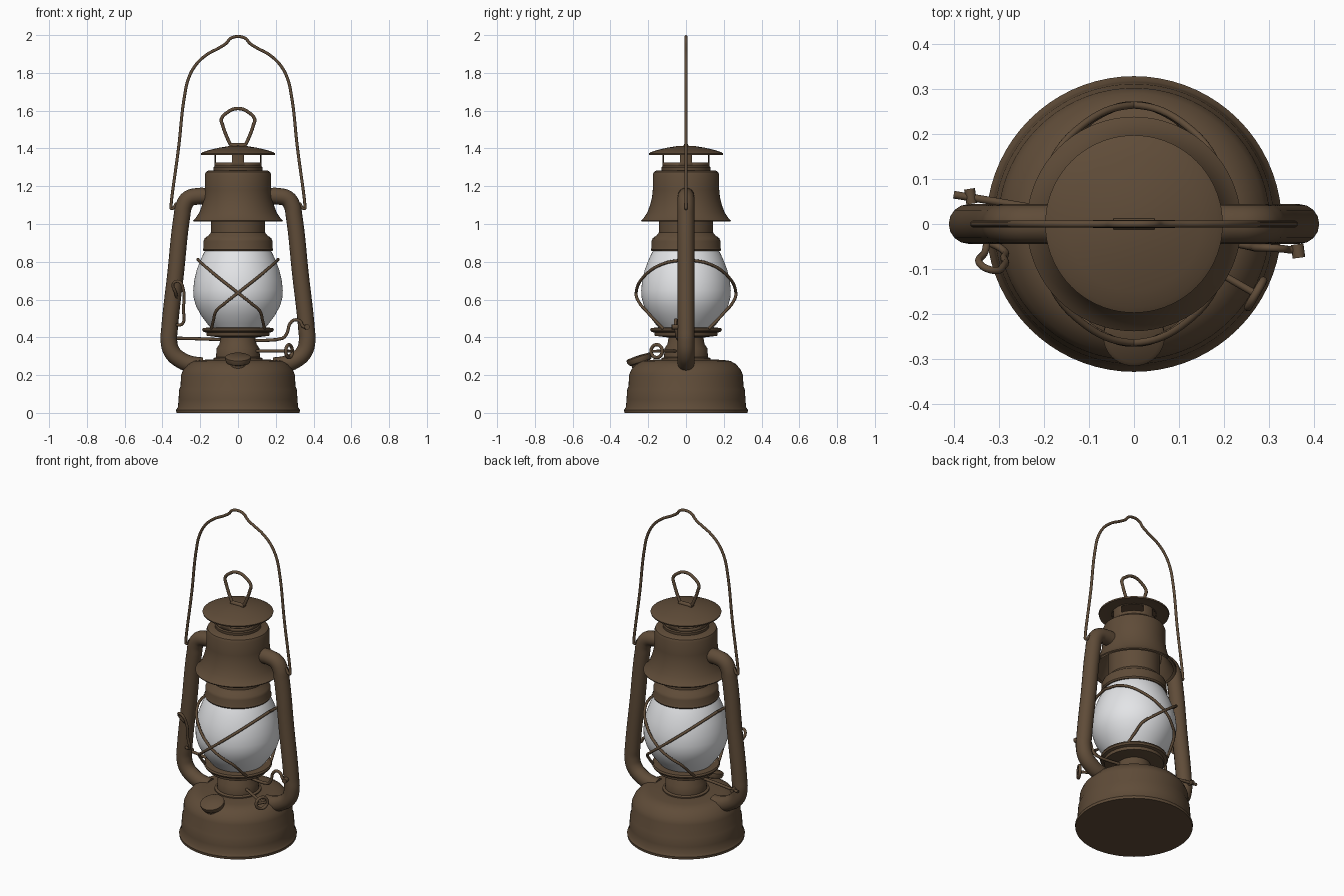
import bpy, bmesh, math
from mathutils import Vector

def material(name, rgb):
    m = bpy.data.materials.new(name)
    m.diffuse_color = (*rgb, 1)
    return m

BROWN = material("aged_brown_metal", (0.115, 0.072, 0.040))
WHITE = material("frosted_glass", (0.78, 0.79, 0.81))

def finish(ob, mat, angle=35):
    ob.data.materials.clear()
    ob.data.materials.append(mat)
    bpy.ops.object.select_all(action='DESELECT')
    ob.select_set(True)
    bpy.context.view_layer.objects.active = ob
    bpy.ops.object.shade_smooth_by_angle(angle=math.radians(angle))
    return ob

def lathe(name, profile, mat=BROWN, segs=72, closed=False, thick=0, cut=None):
    """Spin (radius, z) points round z; cut(angle, z) removes faces."""
    bm = bmesh.new()
    rings = []
    for r, z in profile:
        rings.append([bm.verts.new((r * math.cos(2 * math.pi * i / segs),
                                    r * math.sin(2 * math.pi * i / segs), z)) for i in range(segs)])
    if closed:
        rings.append(rings[0])
    for a, b in zip(rings, rings[1:]):
        for i in range(segs):
            j = (i + 1) % segs
            bm.faces.new((a[i], a[j], b[j], b[i]))
    if cut:
        gone = []
        for f in bm.faces:
            c = f.calc_center_median()
            if cut(math.degrees(math.atan2(c.y, c.x)), c.z):
                gone.append(f)
        bmesh.ops.delete(bm, geom=gone, context='FACES')
    bmesh.ops.remove_doubles(bm, verts=bm.verts, dist=1e-5)
    bmesh.ops.recalc_face_normals(bm, faces=bm.faces)
    me = bpy.data.meshes.new(name)
    bm.to_mesh(me)
    bm.free()
    ob = bpy.data.objects.new(name, me)
    bpy.context.collection.objects.link(ob)
    if thick:
        mod = ob.modifiers.new("thickness", 'SOLIDIFY')
        mod.thickness = thick
        mod.offset = -1
    return finish(ob, mat)

def tube(name, pts, radius, smooth=True, cyclic=False, sides=4):
    """Round rod along a path of points."""
    cu = bpy.data.curves.new(name, 'CURVE')
    cu.dimensions = '3D'
    cu.bevel_depth = radius
    cu.bevel_resolution = sides
    cu.resolution_u = 8
    cu.use_fill_caps = True
    sp = cu.splines.new('BEZIER')
    sp.bezier_points.add(len(pts) - 1)
    for bp, p in zip(sp.bezier_points, pts):
        bp.co = p
        bp.handle_left_type = bp.handle_right_type = 'AUTO' if smooth else 'VECTOR'
    sp.use_cyclic_u = cyclic
    ob = bpy.data.objects.new(name, cu)
    bpy.context.collection.objects.link(ob)
    bpy.ops.object.select_all(action='DESELECT')
    ob.select_set(True)
    bpy.context.view_layer.objects.active = ob
    bpy.ops.object.convert(target='MESH')
    return finish(bpy.context.view_layer.objects.active, BROWN)

# Fuel tank
lathe("fuel_tank", [(0, 0), (0.326, 0), (0.328, 0.015), (0.318, 0.03), (0.315, 0.07), (0.311, 0.125),
                    (0.304, 0.14), (0.302, 0.2), (0.29, 0.228), (0.265, 0.258), (0.235, 0.275),
                    (0.2, 0.28), (0.14, 0.283), (0, 0.283)])

# Burner and the plate under the globe
lathe("burner", [(0, 0.27), (0.13, 0.27), (0.13, 0.29), (0.116, 0.295), (0.114, 0.34),
                 (0.098, 0.365), (0.09, 0.41), (0, 0.41)])
lathe("globe_plate", [(0, 0.4), (0.1, 0.4), (0.165, 0.408), (0.168, 0.425), (0.185, 0.43),
                      (0.19, 0.44), (0.185, 0.45), (0.14, 0.452), (0, 0.452)])

# Glass globe
lathe("globe", [(0, 0.445), (0.14, 0.445), (0.165, 0.475), (0.195, 0.515), (0.222, 0.565), (0.235, 0.61),
                (0.237, 0.65), (0.232, 0.7), (0.219, 0.755), (0.2, 0.805), (0.182, 0.845), (0.17, 0.865),
                (0, 0.865)], WHITE)

# Collar above the globe
lathe("globe_collar", [(0, 0.857), (0.182, 0.857), (0.187, 0.865), (0.182, 0.875), (0.182, 0.91),
                       (0.176, 0.925), (0.155, 0.94), (0.144, 0.955), (0.144, 1.1), (0, 1.1)])

# Flared hood, a thin shell open at the bottom
lathe("hood", [(0.235, 1.012), (0.238, 1.018), (0.225, 1.03), (0.205, 1.06), (0.19, 1.1), (0.18, 1.14),
               (0.176, 1.18), (0.176, 1.26), (0.17, 1.275), (0.155, 1.284), (0, 1.285),
               (0, 1.27), (0.15, 1.27), (0.166, 1.25), (0.168, 1.14), (0.18, 1.09), (0.2, 1.045),
               (0.22, 1.015)])

# Vent collar with four windows, and the cap
lathe("vent_base", [(0, 1.28), (0.128, 1.28), (0.13, 1.3), (0.122, 1.31), (0.122, 1.318), (0, 1.318)])
lathe("vent_ring", [(0.125, 1.3), (0.125, 1.325), (0.125, 1.367), (0.125, 1.38)], thick=0.005,
      cut=lambda a, z: 1.325 < z < 1.367 and abs((a + 45) % 90 - 45) > 17.5)
lathe("cap", [(0, 1.415), (0.05, 1.412), (0.1, 1.404), (0.15, 1.392), (0.185, 1.381), (0.197, 1.374),
              (0.195, 1.366), (0.18, 1.369), (0.13, 1.37), (0, 1.37)])
tube("ring_hinge", [(-0.045, 0, 1.417), (0.045, 0, 1.417)], 0.012, False)

# Lifting ring on the cap
tube("lifting_ring", [(-0.04, 0, 1.42), (-0.05, 0, 1.44), (-0.082, 0, 1.525), (-0.088, 0, 1.555),
                      (-0.05, 0, 1.595), (-0.02, 0, 1.609), (0.02, 0, 1.609), (0.05, 0, 1.595),
                      (0.088, 0, 1.555), (0.082, 0, 1.525), (0.05, 0, 1.44), (0.04, 0, 1.42)], 0.009)

# Side air tubes
for s, side in ((-1, "left"), (1, "right")):
    path = [(0.14, 1.146), (0.22, 1.146), (0.262, 1.133), (0.285, 1.1), (0.297, 1.04), (0.33, 0.74),
            (0.363, 0.44), (0.366, 0.38), (0.348, 0.32), (0.3, 0.278), (0.25, 0.258), (0.19, 0.25)]
    tube(side + "_air_tube", [(s * x, 0, z) for x, z in path], 0.044, sides=6)

# Bail handle, mirrored from one half
half = [(0.325, 1.11), (0.352, 1.082), (0.354, 1.1), (0.315, 1.4), (0.281, 1.69), (0.262, 1.77),
        (0.225, 1.84), (0.17, 1.893), (0.09, 1.938), (0.062, 1.957), (0.04, 1.982)]
tube("bail_handle", [(-x, 0, z) for x, z in half] + [(0, 0, 1.992)] +
     [(x, 0, z) for x, z in reversed(half)], 0.008)

# Crossed guard wires, front and back
for f, face in ((-1, "front"), (1, "back")):
    for s, side in ((-1, "left"), (1, "right")):
        wire = [(-0.212, 0, 0.812), (-0.19, 0.12, 0.79), (-0.12, 0.215, 0.73), (0, 0.264, 0.635),
                (0.07, 0.245, 0.58), (0.115, 0.21, 0.54), (0.13, 0.165, 0.49), (0.14, 0.12, 0.445)]
        tube(f"{face}_guard_wire_{side}", [(s * x, f * y, z) for x, y, z in wire], 0.008)

# Globe lift bar with its lever end
tube("lift_bar", [(-0.4, 0.065, 0.395), (-0.32, 0.052, 0.395), (0.235, -0.045, 0.395),
                  (0.258, -0.05, 0.42), (0.277, -0.053, 0.475), (0.3, -0.053, 0.492),
                  (0.328, -0.055, 0.485), (0.345, -0.057, 0.458), (0.372, -0.06, 0.455)], 0.0085)
tube("lever_knob", [(0.362, -0.045, 0.455), (0.366, -0.075, 0.455)], 0.014, False)
tube("bar_end", [(-0.36, 0.045, 0.395), (-0.365, 0.078, 0.395)], 0.012, False)

# Wire latch loop on the left tube
tube("latch_loop", [(-0.325, -0.04, 0.465), (-0.294, -0.055, 0.472), (-0.289, -0.075, 0.55),
                    (-0.289, -0.092, 0.65), (-0.312, -0.103, 0.695), (-0.342, -0.088, 0.685),
                    (-0.33, -0.06, 0.635), (-0.325, -0.03, 0.61)], 0.008)

# Wick winder: shaft and ring
axis = Vector((0.87, -0.5, 0))
across = Vector((0.5, 0.87, 0))
hub = Vector((0.27, -0.155, 0.327))
tube("wick_shaft", [hub - axis * 0.24, hub], 0.008, False)
tube("wick_wheel", [hub + across * 0.034 * math.cos(a) + Vector((0, 0, 0.034 * math.sin(a)))
                    for a in [i * math.pi / 4 for i in range(8)]], 0.009, cyclic=True)
tube("wick_wheel_bar", [hub - across * 0.034, hub + across * 0.034], 0.007, False)

# Tilted filler cap at the front of the tank
filler = lathe("filler_cap", [(0, -0.06), (0.05, -0.06), (0.05, -0.025), (0.062, -0.02), (0.068, -0.005),
                              (0.068, 0.008), (0.058, 0.014), (0, 0.017)], segs=40)
filler.location = (0, -0.248, 0.288)
filler.rotation_euler = (math.radians(18), 0, 0)
